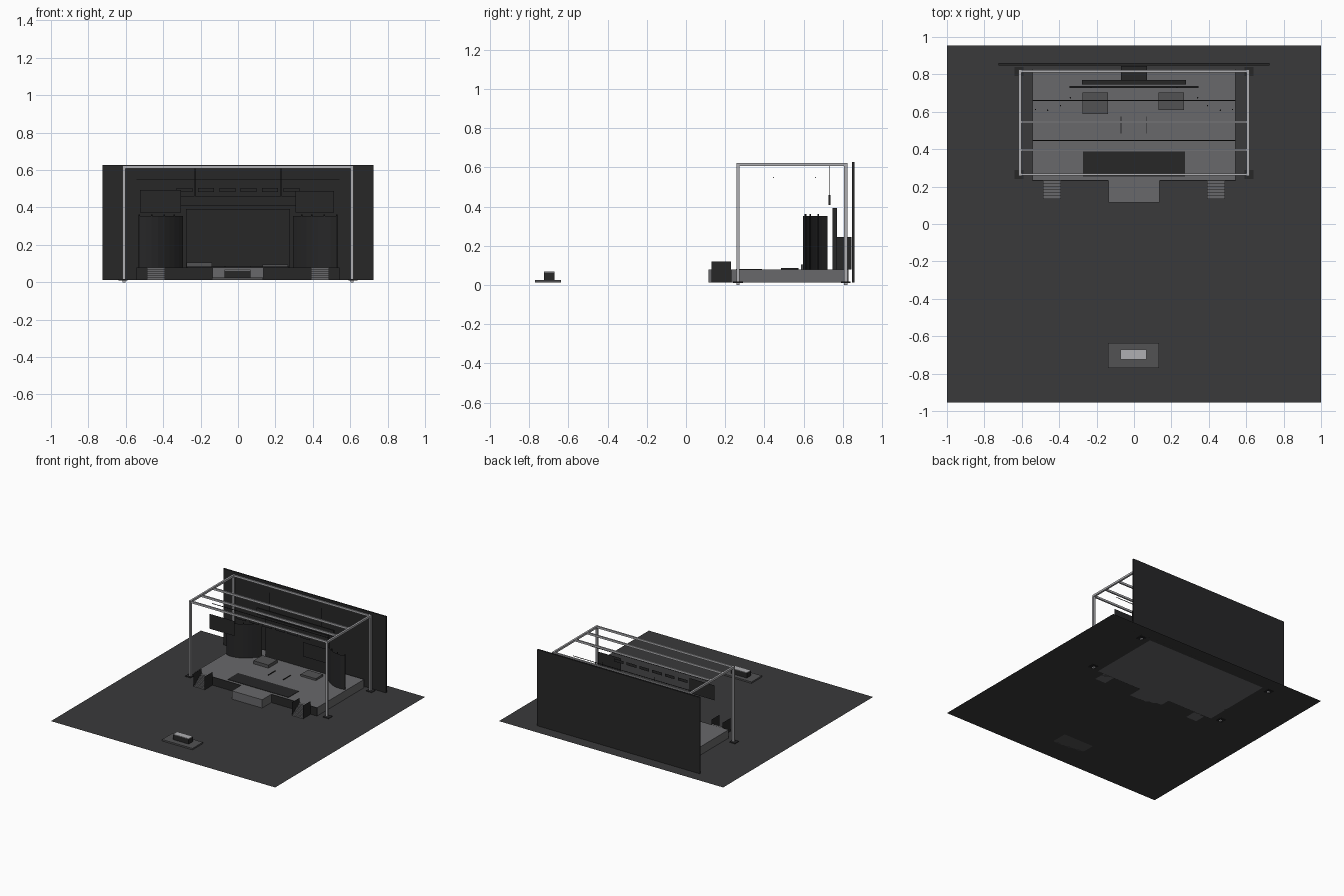
import bpy, bmesh, math
from mathutils import Vector

if "Cube" in bpy.data.objects:
    bpy.data.objects.remove(bpy.data.objects["Cube"])

G = 0.013   # ground sheet height
S = 0.08    # stage deck height


def material(name, v):
    m = bpy.data.materials.new(name)
    m.diffuse_color = (v, v, v * 1.04, 1)
    m.use_nodes = True
    m.node_tree.nodes["Principled BSDF"].inputs["Base Color"].default_value = m.diffuse_color
    return m


FLOOR = material("floor_grey", 0.042)
DARK = material("dark_fabric", 0.02)
DECK = material("deck_grey", 0.14)
RISER = material("riser_grey", 0.085)
METAL = material("metal_grey", 0.43)


def finish(name, bm, mat):
    me = bpy.data.meshes.new(name)
    bm.to_mesh(me)
    bm.free()
    ob = bpy.data.objects.new(name, me)
    bpy.context.collection.objects.link(ob)
    me.materials.append(mat)
    return ob


def box(name, x, y, z, mat):
    """Box from (min, max) ranges."""
    bm = bmesh.new()
    bmesh.ops.create_cube(bm, size=1)
    for v in bm.verts:
        v.co = Vector([(r[0] + r[1]) / 2 + c * (r[1] - r[0]) for r, c in zip((x, y, z), v.co)])
    return finish(name, bm, mat)


def sheet(name, path, z, mat):
    """Upright sheet of no thickness following a path of (x, y)."""
    bm = bmesh.new()
    low = [bm.verts.new((px, py, z[0])) for px, py in path]
    high = [bm.verts.new((px, py, z[1])) for px, py in path]
    for i in range(len(path) - 1):
        bm.faces.new((low[i], low[i + 1], high[i + 1], high[i]))
    return finish(name, bm, mat)


def rod(name, a, b, r, mat):
    """Thin round rod between two points."""
    a, b = Vector(a), Vector(b)
    bm = bmesh.new()
    bmesh.ops.create_cone(bm, cap_ends=True, segments=8, radius1=r, radius2=r, depth=(b - a).length)
    q = (b - a).to_track_quat('Z', 'Y')
    for v in bm.verts:
        v.co = q @ v.co + (a + b) / 2
    return finish(name, bm, mat)


# Ground sheet
bm = bmesh.new()
bm.faces.new([bm.verts.new((x, y, G)) for x, y in
              ((-1, -0.955), (1, -0.955), (1, 0.955), (-1, 0.955))])
finish("ground_sheet", bm, FLOOR)

# Back wall
box("back_wall", (-0.725, 0.725), (0.848, 0.86), (G, 0.628), DARK)

# Stage deck, thrust and dark fascia
box("stage_deck", (-0.543, 0.543), (0.235, 0.83), (G, S), DECK)
box("stage_thrust", (-0.135, 0.135), (0.115, 0.235), (G, S), DECK)
for s, side in ((-1, "left"), (1, "right")):
    box("stage_fascia_" + side, sorted((s * 0.135, s * 0.543)), (0.231, 0.235), (G, S), DARK)
box("stage_mat", (-0.272, 0.272), (0.255, 0.388), (S, S + 0.003), DARK)

# Stairs with square side panels
STEPS = 6
for s, side in ((-1, "left"), (1, "right")):
    y0, y1 = 0.135, 0.231
    prof = [(y1, G), (y0, G)]
    for i in range(STEPS):
        y = y0 + (y1 - y0) * i / STEPS
        z = G + (S - G) * (i + 1) / STEPS
        prof += [(y, z), (y + (y1 - y0) / STEPS, z)]
    bm = bmesh.new()
    # Merge the repeated corner points, then extrude the step profile
    f = bm.faces.new([bm.verts.new((s * 0.4375 - 0.048, y, z)) for y, z in prof])
    r = bmesh.ops.extrude_face_region(bm, geom=[f])
    bmesh.ops.translate(bm, vec=(0.096, 0, 0),
                        verts=[v for v in r["geom"] if isinstance(v, bmesh.types.BMVert)])
    bmesh.ops.recalc_face_normals(bm, faces=bm.faces)
    finish("stairs_" + side, bm, DECK)
    for x in (0.389, 0.487):
        sheet("stair_side_panel_" + side, [(s * x, 0.13), (s * x, 0.23)], (G, 0.12), DARK)

# Roof frame: posts, base plates, beams
for s in (-1, 1):
    for y in (0.265, 0.815):
        box("frame_post", (s * 0.61 - 0.0075, s * 0.61 + 0.0075), (y - 0.0085, y + 0.0085),
            (0, 0.61), METAL)
        box("post_base_plate", (s * 0.615 - 0.025, s * 0.615 + 0.025), (y - 0.025, y + 0.025),
            (G - 0.003, G + 0.005), DARK)
    box("frame_side_beam", (s * 0.61 - 0.0075, s * 0.61 + 0.0075), (0.257, 0.825), (0.607, 0.623), METAL)
for y in (0.265, 0.395, 0.545, 0.817):
    box("frame_cross_beam", (-0.6025, 0.6025), (y - 0.006, y + 0.006), (0.607, 0.623), METAL)

# Thin lighting bars and the hanging light strips
for y in (0.447, 0.66):
    rod("lighting_bar", (-0.543, y, 0.548), (0.543, y, 0.548), 0.0025, DARK)
for i in range(6):
    x = (i - 2.5) * 0.114
    sheet("light_strip", [(x - 0.043, 0.45), (x + 0.043, 0.45)], (0.482, 0.505), DARK)

# Side screens
sheet("side_screen_left", [(-0.525, 0.388), (-0.305, 0.388)], (0.372, 0.492), DARK)
sheet("side_screen_right", [(0.308, 0.388), (0.512, 0.388)], (0.372, 0.487), DARK)

# Main screen, header bar with hanger wires, support box behind
box("main_screen", (-0.278, 0.278), (0.747, 0.77), (S, 0.393), DARK)
box("screen_header", (-0.345, 0.345), (0.727, 0.737), (0.408, 0.46), DARK)
for x in (-0.23, 0.23):
    rod("hanger_wire", (x, 0.731, 0.46), (x, 0.731, 0.61), 0.002, DARK)
box("screen_support", (-0.07, 0.07), (0.77, 0.845), (S, 0.245), DARK)

# Curved side curtains with their poles
POLES = [(-0.527, 0.612), (-0.462, 0.608), (-0.393, 0.633), (-0.34, 0.675)]
CURVE = [(-0.527, 0.605), (-0.495, 0.598), (-0.462, 0.6), (-0.427, 0.609), (-0.393, 0.625),
         (-0.365, 0.645), (-0.34, 0.667), (-0.315, 0.694), (-0.293, 0.722)]
for s, side in ((1, "left"), (-1, "right")):
    sheet("curtain_" + side, [(s * x, y) for x, y in CURVE], (S, 0.353), DARK)
    for x, y in POLES:
        rod("curtain_pole_" + side, (s * x, y, S), (s * x, y, 0.362), 0.004, DARK)

# Performance risers and floor rails
box("riser_left", (-0.275, -0.14), (0.588, 0.702), (S, 0.105), RISER)
box("riser_right", (0.132, 0.267), (0.61, 0.702), (S, 0.096), RISER)
for x in (-0.07, 0.066):
    box("floor_rail", (x - 0.002, x + 0.002), (0.485, 0.575), (S, S + 0.006), DARK)

# Control desk out front
box("desk_platform", (-0.138, 0.133), (-0.77, -0.637), (G, 0.025), RISER)
box("control_desk", (-0.072, 0.068), (-0.725, -0.672), (0.025, 0.064), DARK)
box("desk_top", (-0.072, 0.068), (-0.725, -0.672), (0.064, 0.068), METAL)
